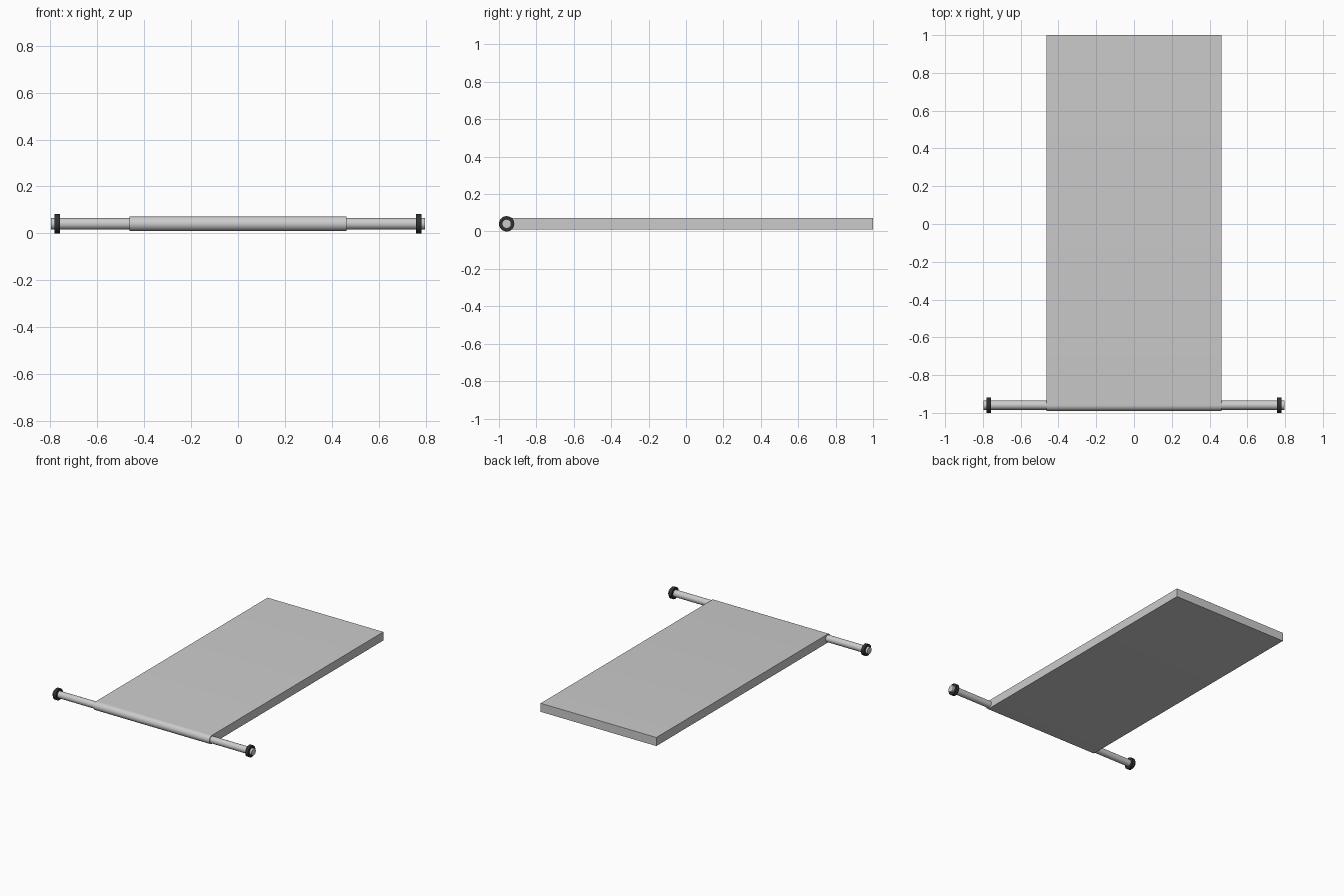
import bpy, bmesh, math

if "Cube" in bpy.data.objects:
    bpy.data.objects.remove(bpy.data.objects["Cube"])

AXIS_Y, AXIS_Z = -0.959, 0.041   # hinge axis

def rod(name, radius, x0, x1, sides=32):
    """Cylinder along x on the hinge axis."""
    bpy.ops.mesh.primitive_cylinder_add(
        vertices=sides, radius=radius, depth=x1 - x0,
        location=((x0 + x1) / 2, AXIS_Y, AXIS_Z), rotation=(0, math.pi / 2, 0))
    ob = bpy.context.object
    ob.name = name
    bpy.ops.object.shade_smooth_by_angle(angle=math.radians(40))
    return ob

# Flap panel: side profile with a rounded hinge edge, extruded across x
R, HALF_W, BACK = 0.031, 0.463, 1.0
profile = [(BACK, AXIS_Z - R), (BACK, AXIS_Z + R)]
for i in range(17):
    a = math.pi / 2 + math.pi * i / 16
    profile.append((AXIS_Y + R * math.cos(a), AXIS_Z + R * math.sin(a)))
bm = bmesh.new()
face = bm.faces.new([bm.verts.new((-HALF_W, y, z)) for y, z in profile])
ext = bmesh.ops.extrude_face_region(bm, geom=[face])
moved = [v for v in ext["geom"] if isinstance(v, bmesh.types.BMVert)]
bmesh.ops.translate(bm, verts=moved, vec=(2 * HALF_W, 0, 0))
bmesh.ops.recalc_face_normals(bm, faces=bm.faces)
mesh = bpy.data.meshes.new("flap_panel")
bm.to_mesh(mesh)
bm.free()
panel = bpy.data.objects.new("flap_panel", mesh)
bpy.context.collection.objects.link(panel)
bpy.context.view_layer.objects.active = panel
panel.select_set(True)
bpy.ops.object.shade_smooth_by_angle(angle=math.radians(40))

# Hinge rod through the rounded edge
rod("hinge_rod", 0.0245, -0.797, 0.797)

# Dark retaining collars near both rod ends
dark = bpy.data.materials.new("dark_collar")
dark.diffuse_color = (0.03, 0.03, 0.03, 1)
dark.use_nodes = True
dark.node_tree.nodes["Principled BSDF"].inputs["Base Color"].default_value = dark.diffuse_color
for side, name in ((-1, "left_collar"), (1, "right_collar")):
    collar = rod(name, 0.041, side * 0.77 - 0.012, side * 0.77 + 0.012)
    collar.data.materials.append(dark)
